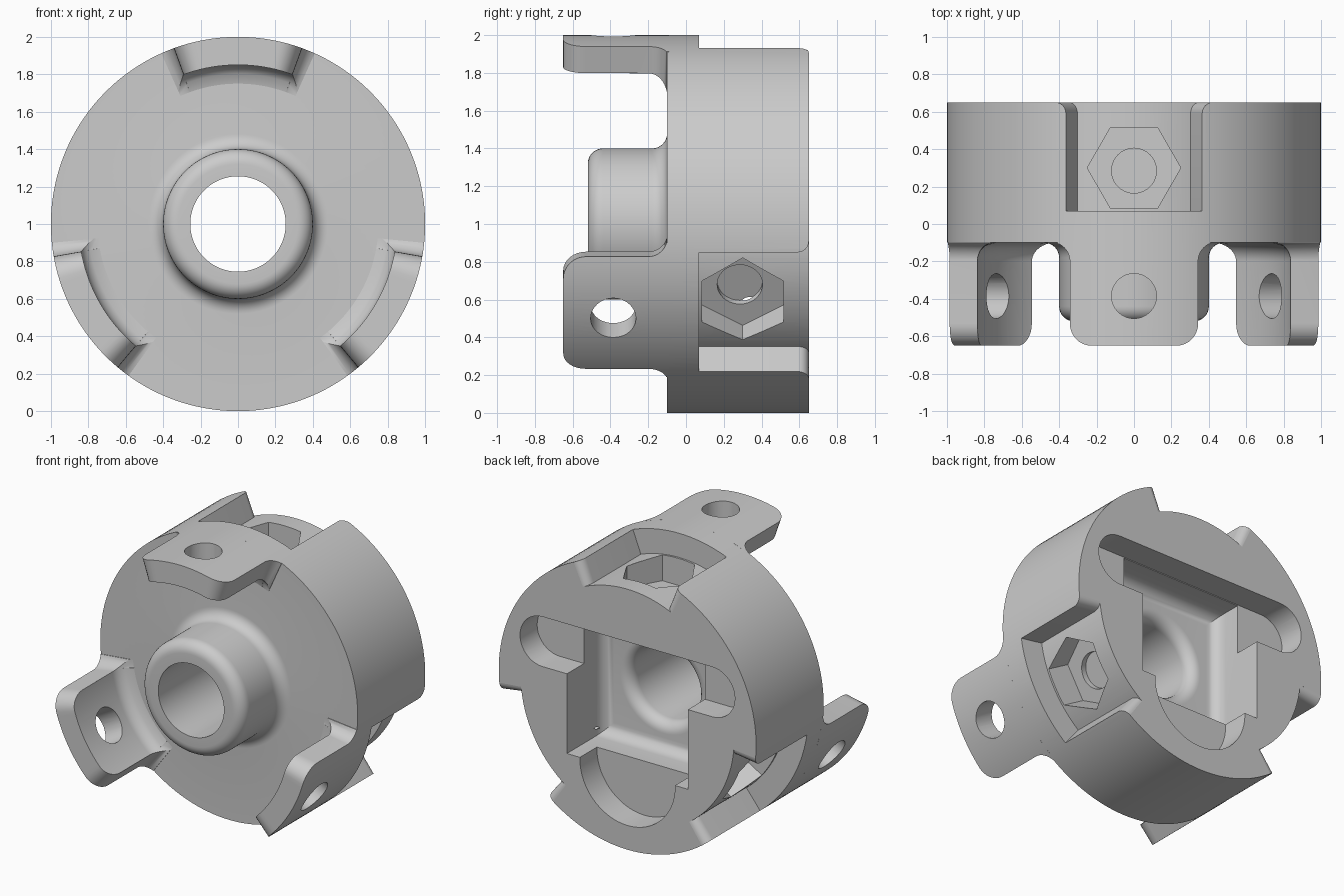
import bpy, bmesh
from math import sin, cos, pi, radians
from mathutils import Matrix, Vector

cube = bpy.data.objects.get("Cube")
if cube:
    bpy.data.objects.remove(cube, do_unlink=True)

grey = bpy.data.materials.new("plain_grey")
grey.use_nodes = True
grey.diffuse_color = (0.6, 0.6, 0.6, 1)
grey.node_tree.nodes["Principled BSDF"].inputs["Base Color"].default_value = (0.6, 0.6, 0.6, 1)

AXIS = Vector((0, 0, 1))          # the main axis runs along y at this height


def make_object(name, bm):
    bmesh.ops.recalc_face_normals(bm, faces=bm.faces)
    mesh = bpy.data.meshes.new(name)
    bm.to_mesh(mesh)
    bm.free()
    mesh.materials.append(grey)
    obj = bpy.data.objects.new(name, mesh)
    bpy.context.collection.objects.link(obj)
    return obj


def arc(cx, cy, r, a0, a1, n=8):
    """Points on an arc, angles in degrees."""
    return [(cx + r * cos(radians(a0 + (a1 - a0) * i / n)),
             cy + r * sin(radians(a0 + (a1 - a0) * i / n))) for i in range(n + 1)]


def lathe(name, profile, steps=144):
    """Closed (radius, y) profile turned about the main axis."""
    bm = bmesh.new()
    rings = [[bm.verts.new((r * sin(2 * pi * i / steps), y, 1 + r * cos(2 * pi * i / steps)))
              for r, y in profile] for i in range(steps)]
    n = len(profile)
    for i in range(steps):
        a, b = rings[i], rings[(i + 1) % steps]
        for j in range(n):
            k = (j + 1) % n
            bm.faces.new((a[j], b[j], b[k], a[k]))
    return make_object(name, bm)


def prism(name, outline, y0, y1, bevel=0):
    """Outline in x and height above the axis, extruded along y."""
    bm = bmesh.new()
    front = [bm.verts.new((x, y0, 1 + z)) for x, z in outline]
    face = bm.faces.new(front)
    made = bmesh.ops.extrude_face_region(bm, geom=[face])["geom"]
    bmesh.ops.translate(bm, vec=(0, y1 - y0, 0),
                        verts=[v for v in made if isinstance(v, bmesh.types.BMVert)])
    if bevel:
        edges = [e for e in bm.edges if all(abs(v.co.y - y0) < 1e-5 for v in e.verts)]
        bmesh.ops.bevel(bm, geom=edges, offset=bevel, segments=6, profile=0.5, affect='EDGES')
    return make_object(name, bm)


def curved_slab(name, half_edge, rows, inner, outer, turn):
    """Slab wrapped round the axis; half_edge gives its lower edge as (angle, y)."""
    edge = [(-s, y) for s, y in reversed(half_edge) if s > 0] + half_edge
    bm = bmesh.new()
    cols = []
    for s, start in edge:
        ys = rows(start)
        cols.append([[bm.verts.new((r * sin(s + turn), y, 1 + r * cos(s + turn)))
                      for y, r in zip(ys, radii)]
                     for radii in ([inner(y) for y in ys], [outer] * len(ys))])
    for (a_in, a_out), (b_in, b_out) in zip(cols, cols[1:]):
        for j in range(len(a_in) - 1):
            bm.faces.new((a_in[j], b_in[j], b_in[j + 1], a_in[j + 1]))
            bm.faces.new((a_out[j], a_out[j + 1], b_out[j + 1], b_out[j]))
        for j in (0, -1):
            bm.faces.new((a_in[j], a_out[j], b_out[j], b_in[j]))
    for c_in, c_out in (cols[0], cols[-1]):
        for j in range(len(c_in) - 1):
            bm.faces.new((c_in[j], c_in[j + 1], c_out[j + 1], c_out[j]))
    return make_object(name, bm)


def radial_cylinder(name, sides, radius, y, r0, r1, turn):
    """Cylinder pointing outwards from the axis."""
    bm = bmesh.new()
    place = (Matrix.Translation(AXIS) @ Matrix.Rotation(turn, 4, 'Y')
             @ Matrix.Translation((0, y, (r0 + r1) / 2)) @ Matrix.Rotation(pi / 2, 4, 'Z'))
    bmesh.ops.create_cone(bm, cap_ends=True, segments=sides, radius1=radius,
                          radius2=radius, depth=r1 - r0, matrix=place)
    return make_object(name, bm)


def cut(target, cutters):
    for c in cutters:
        c.hide_render = True
        mod = target.modifiers.new("cut", 'BOOLEAN')
        mod.operation, mod.solver, mod.object = 'DIFFERENCE', 'EXACT', c
        bpy.context.view_layer.objects.active = target
        bpy.ops.object.modifier_apply(modifier=mod.name)
        bpy.data.objects.remove(c, do_unlink=True)


def smooth(obj):
    bpy.ops.object.select_all(action='DESELECT')
    obj.select_set(True)
    bpy.context.view_layer.objects.active = obj
    bpy.ops.object.shade_smooth_by_angle(angle=radians(30))


# Drum with its hollow front hub
profile = [(0.335, 0.65), (0.335, 0.252)]
profile += arc(0.335, 0.17, 0.08, 90, 180)
profile += [(0.255, -0.52)]
profile += arc(0.32, -0.44, 0.08, -90, 0)
profile += arc(0.48, -0.18, 0.08, 180, 90)
profile += [(1, -0.1), (1, 0.65)]
body = lathe("drum_body", profile)

# Rear pockets: square well, long slot and round lower pocket
well = prism("well_cutter", [(-0.47, -0.45), (0.47, -0.45), (0.47, 0.455), (-0.47, 0.455)],
             0.25, 0.9, bevel=0.085)
slot = prism("slot_cutter", arc(0.66, 0.285, 0.175, -90, 90, 20)
             + arc(-0.66, 0.285, 0.175, 90, 270, 20), 0.46, 0.9)
scoop = prism("scoop_cutter", arc(0, -0.46, 0.37, 0, 354, 59), 0.461, 0.9)
cut(body, [well, slot, scoop])

# Edge of a side recess, rounded outwards at the rear
recess_edge = [(0.37 * i / 12, 0.07) for i in range(12)] + [(0.372, 0.07)]
recess_edge += arc(0.433, 0.59, 0.06, 180, 92)

# Edge of a tab: rounded tip corners, then a flare into the drum
tab_edge = [(0.23 * i / 8, -0.65) for i in range(8)]
tab_edge += arc(0.23, -0.53, 0.12, -90, 0)
tab_edge += arc(0.45, -0.2, 0.1, 175, 106)


def recess_rows(start):
    return [start, 0.9]


def tab_rows(start):
    root = max(start + 0.001, -0.2)
    return [start] + [root + (-0.1 - root) * k / 7 for k in range(8)] + [-0.09]


def tab_inner(y):
    if y < -0.2:
        return 0.85
    t = min(1, (y + 0.2) / 0.1)
    return 0.75 + 0.1 * (1 - t * t) ** 0.5


for side, turn in (("top", 0), ("left", 2 * pi / 3), ("right", -2 * pi / 3)):
    # Recess with a six-sided nut pocket and a bolt hole
    cut(body, [
        curved_slab("recess_cutter", recess_edge, recess_rows, lambda y: 0.83, 1.2, turn),
        radial_cylinder("nut_cutter", 6, 0.25, 0.3, 0.64, 1.1, turn),
        radial_cylinder("bolt_cutter", 40, 0.12, 0.285, 0.6, 1.1, turn)])
    # Mounting tab with a cross hole
    tab = curved_slab(side + "_tab", tab_edge, tab_rows, tab_inner, 1, turn)
    cut(tab, [radial_cylinder("tab_hole_cutter", 40, 0.12, -0.385, 0.6, 1.2, turn)])
    smooth(tab)

smooth(body)
